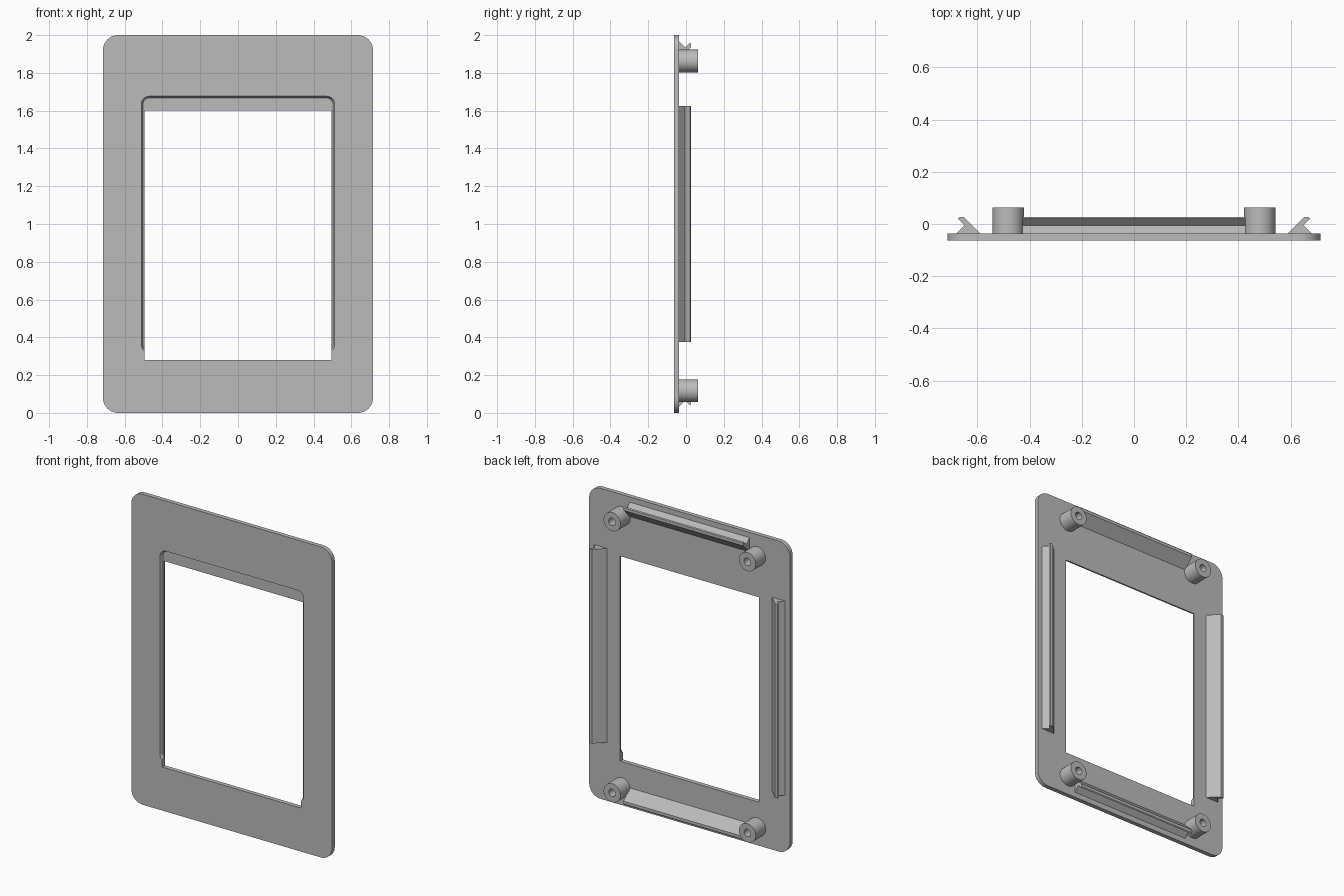
import bpy, bmesh, math
from mathutils import Matrix, Vector

cube = bpy.data.objects.get("Cube")
if cube:
    bpy.data.objects.remove(cube, do_unlink=True)

grey = bpy.data.materials.new("plain grey")
grey.use_nodes = True
colour = (0.5, 0.5, 0.5, 1)
grey.diffuse_color = colour
grey.node_tree.nodes["Principled BSDF"].inputs["Base Color"].default_value = colour

FRONT, PLATE_BACK, BACK = -0.064, -0.036, 0.064
MID_Z = 1.0


def finish(name, bm, smooth=True):
    bmesh.ops.recalc_face_normals(bm, faces=bm.faces)
    mesh = bpy.data.meshes.new(name)
    bm.to_mesh(mesh)
    bm.free()
    mesh.materials.append(grey)
    obj = bpy.data.objects.new(name, mesh)
    bpy.context.collection.objects.link(obj)
    if smooth:
        bpy.ops.object.select_all(action='DESELECT')
        obj.select_set(True)
        bpy.context.view_layer.objects.active = obj
        bpy.ops.object.shade_smooth_by_angle(angle=math.radians(30))
    return obj


def rounded_outline(half_x, z0, z1, radius, steps=10):
    """Rounded rectangle in x and z."""
    if radius == 0:
        return [(half_x, z1), (-half_x, z1), (-half_x, z0), (half_x, z0)]
    points = []
    cx = half_x - radius
    centres = [(cx, z1 - radius), (-cx, z1 - radius), (-cx, z0 + radius), (cx, z0 + radius)]
    for quarter, (x, z) in enumerate(centres):
        for i in range(steps + 1):
            a = (quarter + i / steps) * math.pi / 2
            points.append((x + radius * math.cos(a), z + radius * math.sin(a)))
    return points


def loft(name, first, second, smooth=True):
    """Closed solid between two matching loops of points."""
    bm = bmesh.new()
    a = [bm.verts.new(p) for p in first]
    b = [bm.verts.new(p) for p in second]
    bm.faces.new(a)
    bm.faces.new(b)
    for i in range(len(a)):
        j = (i + 1) % len(a)
        bm.faces.new((a[i], a[j], b[j], b[i]))
    return finish(name, bm, smooth)


def at_depth(outline, y):
    return [(x, y, z) for x, z in outline]


def cut(target, cutter):
    mod = target.modifiers.new(cutter.name, 'BOOLEAN')
    mod.operation = 'DIFFERENCE'
    mod.solver = 'EXACT'
    mod.object = cutter
    bpy.ops.object.select_all(action='DESELECT')
    bpy.context.view_layer.objects.active = target
    target.select_set(True)
    bpy.ops.object.modifier_apply(modifier=mod.name)
    bpy.data.objects.remove(cutter, do_unlink=True)


# Face plate with a through window and a shallow recess with sloped walls
outer = rounded_outline(0.715, 0, 2, 0.08)
plate = loft("face_plate", at_depth(outer, FRONT), at_depth(outer, PLATE_BACK))

window = rounded_outline(0.495, 0.28, 1.6, 0)
cut(plate, loft("window_cutter", at_depth(window, -0.2), at_depth(window, 0.2), False))

wide = rounded_outline(0.512, 0.318, 1.677, 0.042)
narrow = rounded_outline(0.502, 0.328, 1.667, 0.032)
cut(plate, loft("recess_cutter", at_depth(wide, FRONT - 0.001), at_depth(narrow, FRONT + 0.018), False))


# Hooked rails: (distance inward from the plate edge, depth)
HOOK = [(0.034, PLATE_BACK), (0.066, -0.005), (0.040, 0.021),
        (0.046, 0.026), (0.064, 0.026), (0.126, PLATE_BACK)]


def rail(name, edge, half_length, angle):
    turn = Matrix.Translation((0, 0, MID_Z)) @ Matrix.Rotation(angle, 4, 'Y')
    ends = [[turn @ Vector((edge - d, y, s * half_length)) for d, y in HOOK] for s in (-1, 1)]
    loft(name, *ends, smooth=False)


rail("left_rail", 0.715, 0.625, 0)
rail("right_rail", 0.715, 0.625, math.pi)
rail("top_rail", 1.0, 0.427, -math.pi / 2)
rail("bottom_rail", 1.0, 0.427, math.pi / 2)


# Screw bosses: a revolved wall with a blind hole
def boss(name, x, z):
    profile = [(0.06, PLATE_BACK), (0.06, BACK), (0.024, BACK), (0.024, PLATE_BACK)]
    bm = bmesh.new()
    sides = 40
    rings = []
    for i in range(sides):
        a = i * math.tau / sides
        rings.append([bm.verts.new((x + r * math.cos(a), y, z + r * math.sin(a))) for r, y in profile])
    for i in range(sides):
        a, b = rings[i], rings[(i + 1) % sides]
        for k in range(len(profile)):
            n = (k + 1) % len(profile)
            bm.faces.new((a[k], a[n], b[n], b[k]))
    finish(name, bm)


for side, x in (("left", 0.482), ("right", -0.482)):
    for level, z in (("top", 1.863), ("bottom", 0.117)):
        boss(f"{level}_{side}_boss", x, z)
